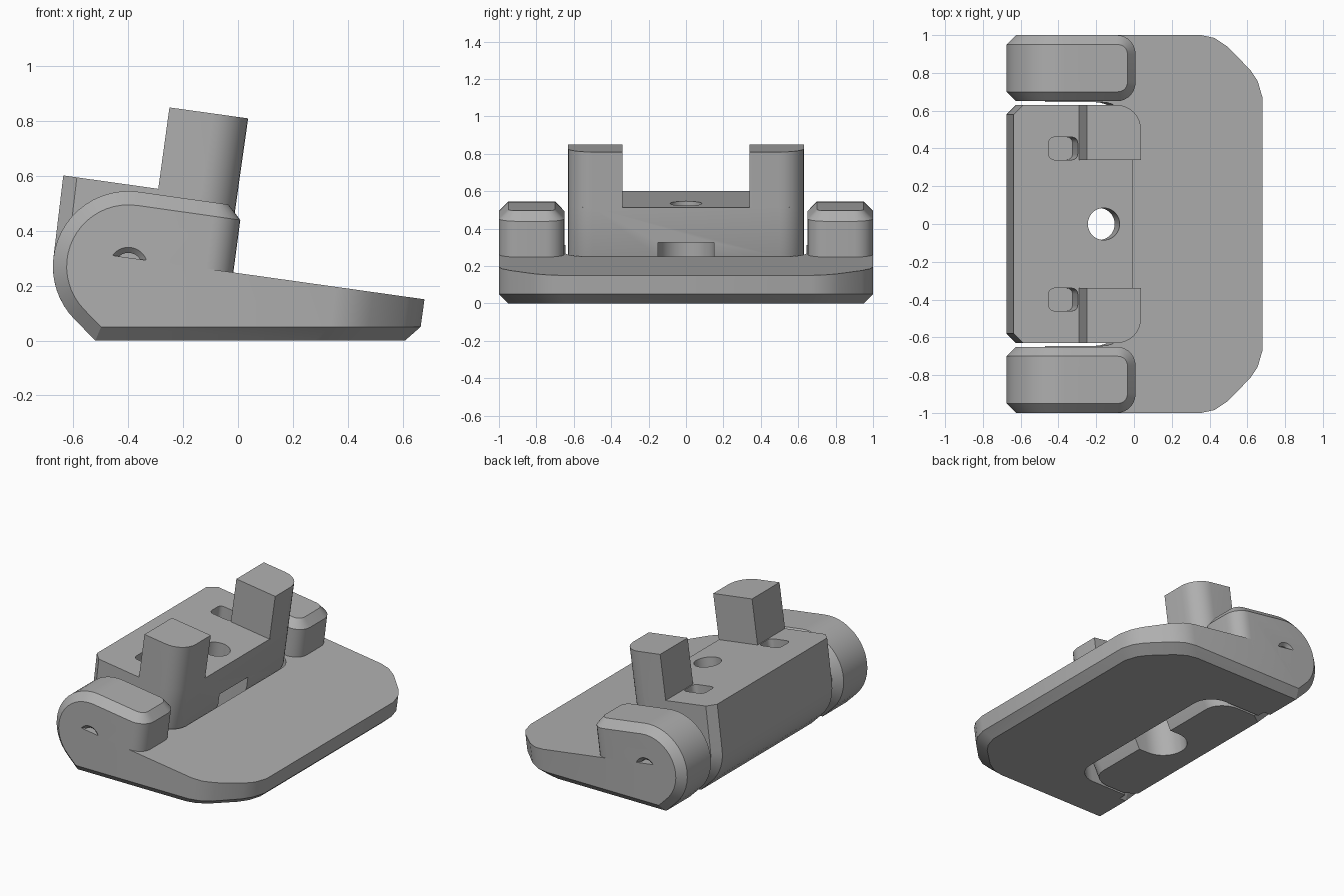
import bpy, bmesh
from math import radians, sin, cos, pi
from mathutils import Matrix, Vector

if "Cube" in bpy.data.objects:
    bpy.data.objects.remove(bpy.data.objects["Cube"])

GREY = (0.43, 0.43, 0.43, 1)
mat = bpy.data.materials.new("plain_grey")
mat.use_nodes = True
mat.diffuse_color = GREY
mat.node_tree.nodes["Principled BSDF"].inputs["Base Color"].default_value = GREY

TILT = radians(8)
PIVOT = Vector((-0.4, 0.27))
R = 0.275


def loft(rings):
    """Closed solid through rings of matching points."""
    bm = bmesh.new()
    loops = [[bm.verts.new(p) for p in ring] for ring in rings]
    n = len(loops[0])
    for a, b in zip(loops, loops[1:]):
        for i in range(n):
            j = (i + 1) % n
            bm.faces.new((a[i], a[j], b[j], b[i]))
    bm.faces.new(loops[0])
    bm.faces.new(loops[-1])
    bmesh.ops.recalc_face_normals(bm, faces=bm.faces)
    return bm


def side_prism(profile, y0, y1):
    return loft([[(x, y, z) for x, z in profile] for y in (y0, y1)])


def plan_prism(outline, z0, z1):
    return loft([[(x, y, z) for x, y in outline] for z in (z0, z1)])


def rounded_rect(x0, x1, y0, y1, r, n=8):
    pts = []
    corners = ((x1 - r, y1 - r), (x0 + r, y1 - r), (x0 + r, y0 + r), (x1 - r, y0 + r))
    for k, (cx, cy) in enumerate(corners):
        for i in range(n + 1):
            a = pi / 2 * (k + i / n)
            pts.append((cx + r * cos(a), cy + r * sin(a)))
    return pts


def rear_arc(a0, a1, n=20):
    angles = [radians(a0 + (a1 - a0) * i / n) for i in range(n + 1)]
    return [(PIVOT.x + R * cos(a), PIVOT.y + R * sin(a)) for a in angles]


def bevel_between(bm, test_a, test_b, width, segments=1):
    """Bevel the edges where a face passing test_a meets one passing test_b."""
    bm.normal_update()
    edges = []
    for e in bm.edges:
        if len(e.link_faces) == 2:
            p, q = (f.normal for f in e.link_faces)
            if (test_a(p) and test_b(q)) or (test_a(q) and test_b(p)):
                edges.append(e)
    bmesh.ops.bevel(bm, geom=edges, offset=width, offset_type='OFFSET', segments=segments,
                    profile=0.5, affect='EDGES', clamp_overlap=False)


def make(bm, name, matrix=Matrix()):
    bm.transform(matrix)
    bmesh.ops.recalc_face_normals(bm, faces=bm.faces)
    mesh = bpy.data.meshes.new(name)
    bm.to_mesh(mesh)
    bm.free()
    mesh.materials.append(mat)
    obj = bpy.data.objects.new(name, mesh)
    bpy.context.collection.objects.link(obj)
    return obj


def activate(obj):
    bpy.ops.object.select_all(action='DESELECT')
    obj.select_set(True)
    bpy.context.view_layer.objects.active = obj


def combine(obj, bm, matrix=Matrix(), operation='DIFFERENCE'):
    tool = make(bm, "tool", matrix)
    tool.hide_render = True
    mod = obj.modifiers.new("boolean", 'BOOLEAN')
    mod.operation, mod.solver, mod.object = operation, 'EXACT', tool
    activate(obj)
    bpy.ops.object.modifier_apply(modifier=mod.name)
    bpy.data.objects.remove(tool)


def smooth(obj):
    activate(obj)
    bpy.ops.object.shade_smooth_by_angle(angle=radians(25))


def tilted(x, y, z):
    return Matrix.Translation((x, y, z)) @ Matrix.Rotation(TILT, 4, 'Y')


def cone(r1, r2, depth):
    bm = bmesh.new()
    bmesh.ops.create_cone(bm, cap_ends=True, segments=40, radius1=r1, radius2=r2, depth=depth)
    return bm


def is_side(n): return abs(n.y) > 0.9
def is_front(n): return n.x > 0.8
def is_rear(n): return n.x < -0.5
def is_rim(n): return abs(n.y) < 0.01 and n.x < 0.8


# Wedge plate with clipped corners and a chamfered underside
half = [(-0.47, 1), (0.35, 1), (0.42, 0.985), (0.49, 0.94),
        (0.615, 0.815), (0.655, 0.755), (0.68, 0.67)]
outline = half + [(x, -y) for x, y in reversed(half)]


def plate_ring(z, inset=0.0):
    shift = (z - 0.15) * sin(TILT) - inset
    return [(x + shift if x > 0 else x, y * (1 - inset), z) for x, y in outline]


bm = loft([plate_ring(0, 0.05), plate_ring(0.05), plate_ring(0.4)])
cut = bmesh.ops.bisect_plane(bm, geom=bm.verts[:] + bm.edges[:] + bm.faces[:],
                             plane_co=(-0.1, 0, 0.26), plane_no=(sin(TILT), 0, cos(TILT)),
                             clear_outer=True)
bmesh.ops.contextual_create(bm, geom=[g for g in cut["geom_cut"] if isinstance(g, bmesh.types.BMEdge)])
plate = make(bm, "wedge_plate")
combine(plate, plan_prism(rounded_rect(-1, 0, -0.645, 0.645, 0.14), -0.5, 0.4), tilted(-0.03, 0, 0.25))

# Diagonal slots under the plate
for offset, length in ((-0.12, 0.15), (0, 0.28), (0.12, 0.15)):
    place = Matrix.Translation((0.28, 0, 0)) @ Matrix.Rotation(radians(130), 4, 'Z')
    place = place @ Matrix.Translation((0, offset * 1.3, 0))
    combine(plate, plan_prism(rounded_rect(-length, length, -0.03, 0.03, 0.004, 1), -0.1, 0.03), place)
smooth(plate)

# Rounded hinge ears with a countersunk blind hole
profile = [(-0.05, 0), (0.015, 0.489)] + rear_arc(82, 225) + [(-0.52, 0)]
bm = side_prism(profile, 0.65, 1)
bevel_between(bm, is_front, is_side, 0.1, 7)
bevel_between(bm, is_rim, lambda n: not is_rim(n), 0.05)
ear = make(bm, "left_hinge_ear")
turn = Matrix.Rotation(radians(-90), 4, 'X')
combine(ear, cone(0.05, 0.05, 0.3), Matrix.Translation((PIVOT.x, 1, PIVOT.y)) @ turn)
combine(ear, cone(0.05, 0.09, 0.04), Matrix.Translation((PIVOT.x, 1, PIVOT.y)) @ turn)
smooth(ear)
other = ear.copy()
other.data = ear.data.copy()
other.name = "right_hinge_ear"
other.data.transform(Matrix.Scale(-1, 4, (0, 1, 0)))
other.data.flip_normals()
bpy.context.collection.objects.link(other)

# Tilted centre block
profile = [(-0.17, 0), (-0.042, 0.25), (-0.005, 0.513), (-0.637, 0.602)]
profile += rear_arc(172, 225, 8) + [(-0.52, 0)]
bm = side_prism(profile, -0.63, 0.63)
bevel_between(bm, is_rear, is_side, 0.05)
bevel_between(bm, is_front, is_side, 0.13, 8)
block = make(bm, "centre_block")

# Upright posts, rounded on the outer front corner
for s in (1, -1):
    bm = side_prism([(-0.305, 0.45), (-0.25, 0.85), (0.037, 0.81), (-0.014, 0.45)], s * 0.34, s * 0.63)
    bevel_between(bm, is_front, lambda n: n.y * s > 0.9, 0.13, 8)
    combine(block, bm, operation='UNION')

# Bore, underside slot and two small pockets in the block
combine(block, cone(0.085, 0.085, 1.6), tilted(-0.16, 0, 0.535))
combine(block, plan_prism(rounded_rect(-0.15, 0.5, -0.15, 0.15, 0.149), -0.9, -0.19), tilted(-0.16, 0, 0.535))
for s in (1, -1):
    combine(block, plan_prism(rounded_rect(-0.08, 0.075, -0.06, 0.06, 0.03, 4), -0.2, 0.02),
            tilted(-0.372, s * 0.4, 0.565))
smooth(block)
